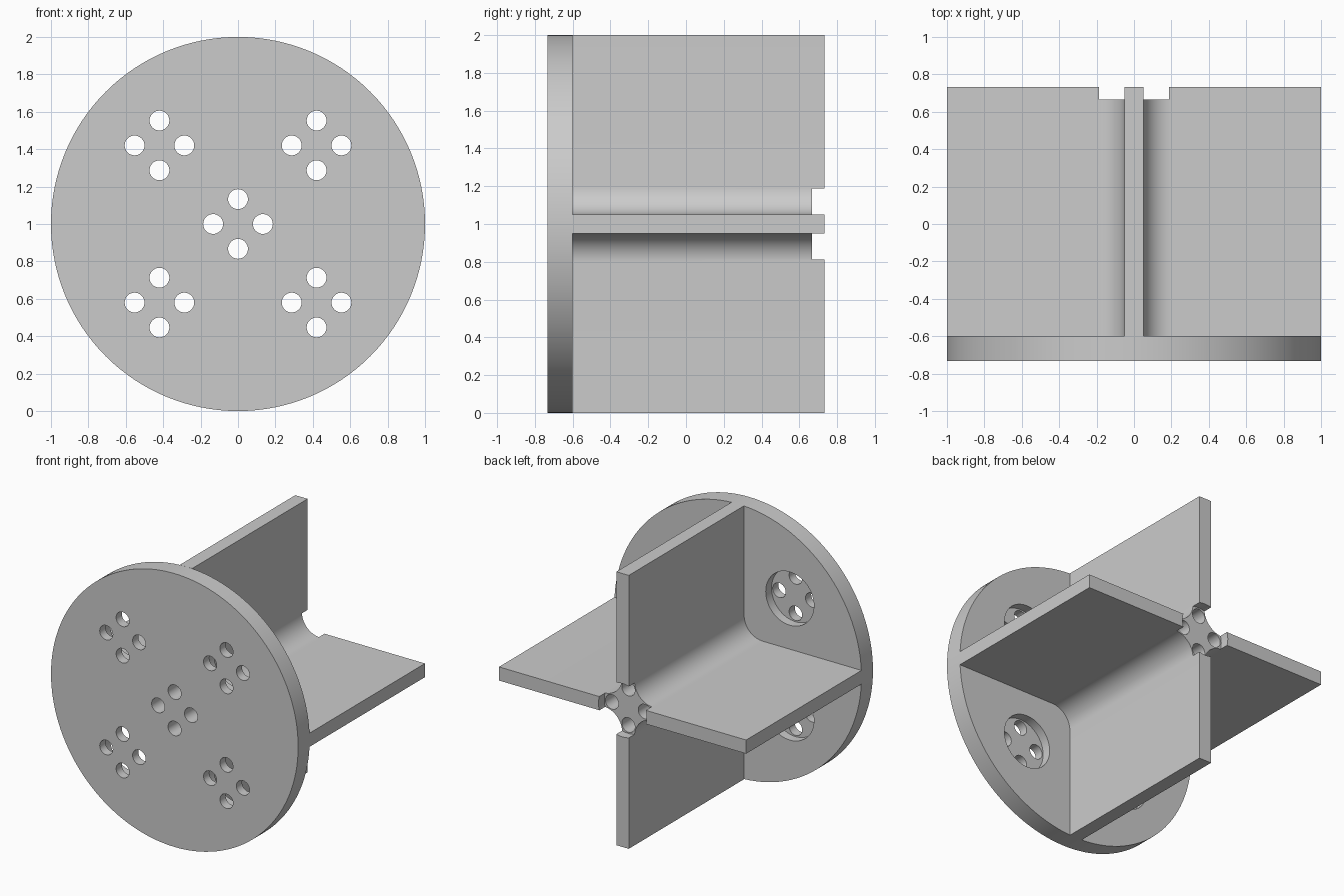
import bpy, bmesh
from math import sin, cos, pi, radians
from mathutils import Matrix, Vector

if "Cube" in bpy.data.objects:
    bpy.data.objects.remove(bpy.data.objects["Cube"], do_unlink=True)

FRONT, PLATE_BACK, TIP = -0.733, -0.6, 0.733
POCKET_DEPTH, POCKET_R = 0.067, 0.195
HOLE_R, HOLE_OFFSET = 0.053, 0.133
HALF, FILLET = 0.05, 0.15
CORNERS = [(sx * 0.42, 1 + sz * 0.42) for sx in (-1, 1) for sz in (-1, 1)]
CENTRE = (0, 1)

grey = bpy.data.materials.new("light grey")
grey.use_nodes = True
grey.diffuse_color = (0.6, 0.6, 0.6, 1)
grey.node_tree.nodes["Principled BSDF"].inputs["Base Color"].default_value = (0.6, 0.6, 0.6, 1)


def make_object(name, bm):
    bmesh.ops.recalc_face_normals(bm, faces=bm.faces)
    mesh = bpy.data.meshes.new(name)
    bm.to_mesh(mesh)
    bm.free()
    mesh.materials.append(grey)
    obj = bpy.data.objects.new(name, mesh)
    bpy.context.collection.objects.link(obj)
    return obj


def cylinders(name, centres, radius, y0, y1, segments):
    """Cylinders along y at the given (x, z) centres."""
    bm = bmesh.new()
    for x, z in centres:
        place = Matrix.Translation((x, (y0 + y1) / 2, z)) @ Matrix.Rotation(pi / 2, 4, 'X')
        bmesh.ops.create_cone(bm, cap_ends=True, segments=segments, radius1=radius,
                              radius2=radius, depth=y1 - y0, matrix=place)
    return make_object(name, bm)


def hole_ring(centres):
    return [(x + dx * HOLE_OFFSET, z + dz * HOLE_OFFSET) for x, z in centres
            for dx, dz in ((1, 0), (-1, 0), (0, 1), (0, -1))]


def select_only(obj):
    bpy.ops.object.select_all(action='DESELECT')
    obj.select_set(True)
    bpy.context.view_layer.objects.active = obj


def cut(obj, cutter):
    mod = obj.modifiers.new("cut", 'BOOLEAN')
    mod.operation, mod.solver, mod.object = 'DIFFERENCE', 'EXACT', cutter
    select_only(obj)
    bpy.ops.object.modifier_apply(modifier=mod.name)
    bpy.data.objects.remove(cutter, do_unlink=True)


# Round end plate with four pockets on its back and rings of through holes
plate = cylinders("end_plate", [CENTRE], 1, FRONT, PLATE_BACK, 128)
cut(plate, cylinders("pocket_cutter", CORNERS, POCKET_R, PLATE_BACK - POCKET_DEPTH, 0, 64))
cut(plate, cylinders("hole_cutter", hole_ring(CORNERS + [CENTRE]), HOLE_R, -1, 1, 32))

# Cross-shaped ribs: one filleted quarter profile turned four times
mid = HALF + FILLET
steps = 16
quarter = [Vector((1, -HALF)), Vector((1, HALF))]
quarter += [Vector((mid - FILLET * sin(a), mid - FILLET * cos(a)))
            for a in (pi / 2 * i / steps for i in range(steps + 1))]
bm = bmesh.new()
verts = []
for turn in range(4):
    c, s = round(cos(turn * pi / 2)), round(sin(turn * pi / 2))
    verts += [bm.verts.new((c * p.x - s * p.y, PLATE_BACK, 1 + s * p.x + c * p.y)) for p in quarter]
face = bm.faces.new(verts)
grown = bmesh.ops.extrude_face_region(bm, geom=[face], use_keep_orig=True)["geom"]
bmesh.ops.translate(bm, vec=(0, TIP - PLATE_BACK, 0),
                    verts=[g for g in grown if isinstance(g, bmesh.types.BMVert)])
ribs = make_object("cross_ribs", bm)
cut(ribs, cylinders("tip_cutter", [CENTRE], POCKET_R, TIP - POCKET_DEPTH, 1, 64))
cut(ribs, cylinders("bore_cutter", hole_ring([CENTRE]), HOLE_R, -1, 1, 32))

for obj in (plate, ribs):
    select_only(obj)
    bpy.ops.object.shade_smooth_by_angle(angle=radians(30))
